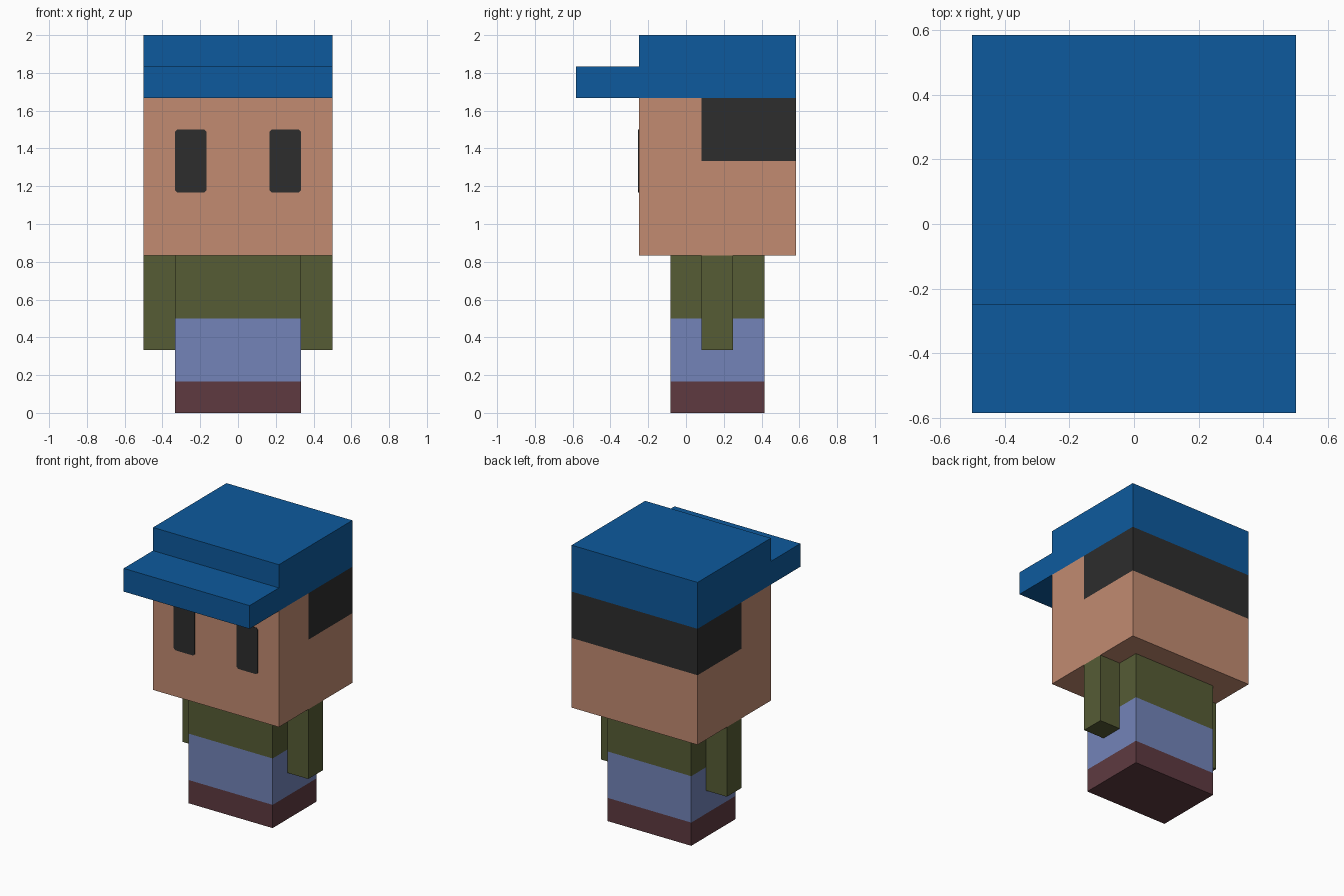
import bpy
import bmesh
from mathutils import Vector

if "Cube" in bpy.data.objects:
    bpy.data.objects.remove(bpy.data.objects["Cube"], do_unlink=True)

U = 1 / 12  # block unit; every part is laid out on this grid


def material(name, rgb):
    """Flat material from 0-255 display values."""
    lin = [((c / 255 + 0.055) / 1.055) ** 2.4 if c > 10 else c / 255 / 12.92 for c in rgb]
    mat = bpy.data.materials.new(name)
    mat.use_nodes = True
    mat.diffuse_color = (*lin, 1)
    bsdf = next(n for n in mat.node_tree.nodes if n.type == 'BSDF_PRINCIPLED')
    bsdf.inputs["Base Color"].default_value = (*lin, 1)
    return mat


skin = material("skin", (194, 139, 113))
dark = material("dark hair", (45, 45, 45))
cap_blue = material("cap blue", (13, 90, 157))
green = material("shirt green", (86, 92, 53))
blue = material("trouser blue", (115, 132, 185))
brown = material("shoe brown", (94, 58, 64))


def finish(name, bm, mats):
    bmesh.ops.recalc_face_normals(bm, faces=bm.faces)
    mesh = bpy.data.meshes.new(name)
    bm.to_mesh(mesh)
    bm.free()
    for m in mats:
        mesh.materials.append(m)
    obj = bpy.data.objects.new(name, mesh)
    bpy.context.collection.objects.link(obj)
    return obj


def box(name, lo, hi, mats, cuts=(), rule=None):
    """Box between two grid corners, sliced at (axis, value), coloured by a rule on face centres."""
    lo, hi = Vector(lo), Vector(hi)
    bm = bmesh.new()
    bmesh.ops.create_cube(bm, size=1)
    for v in bm.verts:
        v.co = Vector([(a + b) / 2 + c * (b - a) for a, b, c in zip(lo, hi, v.co)])
    for axis, value in cuts:
        normal = Vector([float(i == axis) for i in range(3)])
        bmesh.ops.bisect_plane(bm, geom=bm.verts[:] + bm.edges[:] + bm.faces[:],
                               plane_co=normal * value, plane_no=normal)
    if rule:
        for f in bm.faces:
            f.material_index = rule(f.calc_center_median())
    bmesh.ops.scale(bm, vec=(U, U, U), verts=bm.verts)
    return finish(name, bm, mats)


def extrude_outline(name, points, place, depth, mats):
    """Closed 2D outline, placed in space and extruded along depth."""
    bm = bmesh.new()
    face = bm.faces.new([bm.verts.new(Vector(place(a, b)) * U) for a, b in points])
    new = bmesh.ops.extrude_face_region(bm, geom=[face])["geom"]
    verts = [g for g in new if isinstance(g, bmesh.types.BMVert)]
    bmesh.ops.translate(bm, vec=Vector(depth) * U, verts=verts)
    return finish(name, bm, mats)


# Body: shoes, trousers and shirt as height bands
box("body", (-4, -1, 0), (4, 5, 10), [brown, blue, green],
    cuts=[(2, 2), (2, 6)], rule=lambda c: 0 if c.z < 2 else 1 if c.z < 6 else 2)

# Arms
for side, x in (("right", -6), ("left", 4)):
    box(side + "_arm", (x, 1, 4), (x + 2, 3, 10), [green])

# Head, with hair wrapping the upper back
box("head", (-6, -3, 10), (6, 7, 20), [skin, dark],
    cuts=[(2, 16), (1, 1)], rule=lambda c: int(c.z > 16 and c.y > 1))

# Eyes: thin plates with slightly clipped corners
k = 0.15
for side, x in (("right", -3), ("left", 3)):
    outline = [(-1 + k, 14), (1 - k, 14), (1, 14 + k), (1, 18 - k),
               (1 - k, 18), (-1 + k, 18), (-1, 18 - k), (-1, 14 + k)]
    extrude_outline(side + "_eye", outline, lambda a, b: (x + a, -3.04, b), (0, 0.06, 0), [dark])

# Cap with brim: one stepped side profile
extrude_outline("cap", [(-7, 20), (7, 20), (7, 24), (-3, 24), (-3, 22), (-7, 22)],
                lambda a, b: (-6, a, b), (12, 0, 0), [cap_blue])
